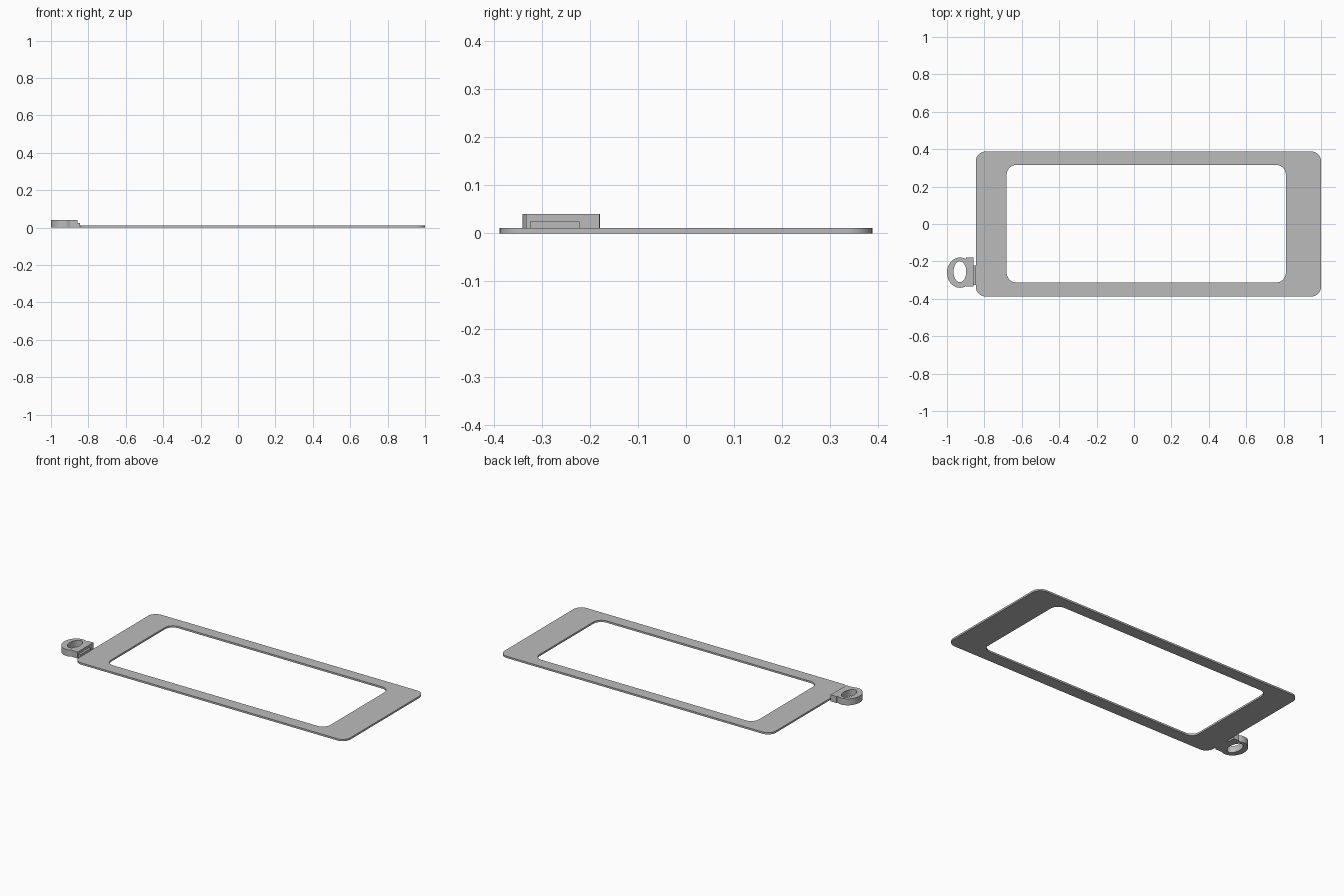
import bpy
import bmesh
from math import cos, sin, pi, radians

cube = bpy.data.objects.get("Cube")
if cube:
    bpy.data.objects.remove(cube, do_unlink=True)

grey = bpy.data.materials.new("plain grey")
grey.use_nodes = True
grey.diffuse_color = (0.5, 0.5, 0.5, 1)
grey.node_tree.nodes["Principled BSDF"].inputs["Base Color"].default_value = grey.diffuse_color


def rounded_rect(x0, x1, y0, y1, r, steps=10):
    """Counter-clockwise outline with rounded corners."""
    corners = [(x1 - r, y1 - r), (x0 + r, y1 - r), (x0 + r, y0 + r), (x1 - r, y0 + r)]
    return [(cx + r * cos((k + i / steps) * pi / 2), cy + r * sin((k + i / steps) * pi / 2))
            for k, (cx, cy) in enumerate(corners) for i in range(steps + 1)]


def ellipse(cx, cy, rx, ry, n=48):
    return [(cx + rx * cos(2 * pi * i / n), cy + ry * sin(2 * pi * i / n)) for i in range(n)]


def finish(name, bm):
    bmesh.ops.recalc_face_normals(bm, faces=bm.faces[:])
    mesh = bpy.data.meshes.new(name)
    bm.to_mesh(mesh)
    bm.free()
    mesh.materials.append(grey)
    obj = bpy.data.objects.new(name, mesh)
    bpy.context.collection.objects.link(obj)
    bpy.ops.object.select_all(action='DESELECT')
    obj.select_set(True)
    bpy.context.view_layer.objects.active = obj
    bpy.ops.object.shade_smooth_by_angle(angle=radians(30))
    return obj


def pierced_plate(name, outer, inner, height):
    """Extrude the band between two outlines with matching point counts."""
    bm = bmesh.new()
    rings = [[bm.verts.new((x, y, z)) for x, y in loop]
             for loop, z in ((outer, 0), (outer, height), (inner, height), (inner, 0))]
    n = len(outer)
    for k in range(4):
        a, b = rings[k], rings[(k + 1) % 4]
        for i in range(n):
            j = (i + 1) % n
            bm.faces.new((a[i], a[j], b[j], b[i]))
    return finish(name, bm)


def block(name, x0, x1, y0, y1, height):
    bm = bmesh.new()
    bmesh.ops.create_cube(bm, size=1)
    for v in bm.verts:
        v.co = (x1 if v.co.x > 0 else x0, y1 if v.co.y > 0 else y0,
                height if v.co.z > 0 else 0)
    return finish(name, bm)


# Thin frame with a rounded window
pierced_plate("frame_plate",
              rounded_rect(-0.846, 1.0, -0.388, 0.388, 0.053),
              rounded_rect(-0.681, 0.812, -0.313, 0.316, 0.053), 0.011)

# Oval hanging loop, its mounting bar and the small tab joining it to the frame
pierced_plate("hanging_loop",
              ellipse(-0.93, -0.26, 0.07, 0.081),
              ellipse(-0.931, -0.255, 0.034, 0.056), 0.04)
block("loop_mounting_bar", -0.897, -0.858, -0.333, -0.18, 0.04)
block("joining_tab", -0.86, -0.844, -0.325, -0.222, 0.025)
